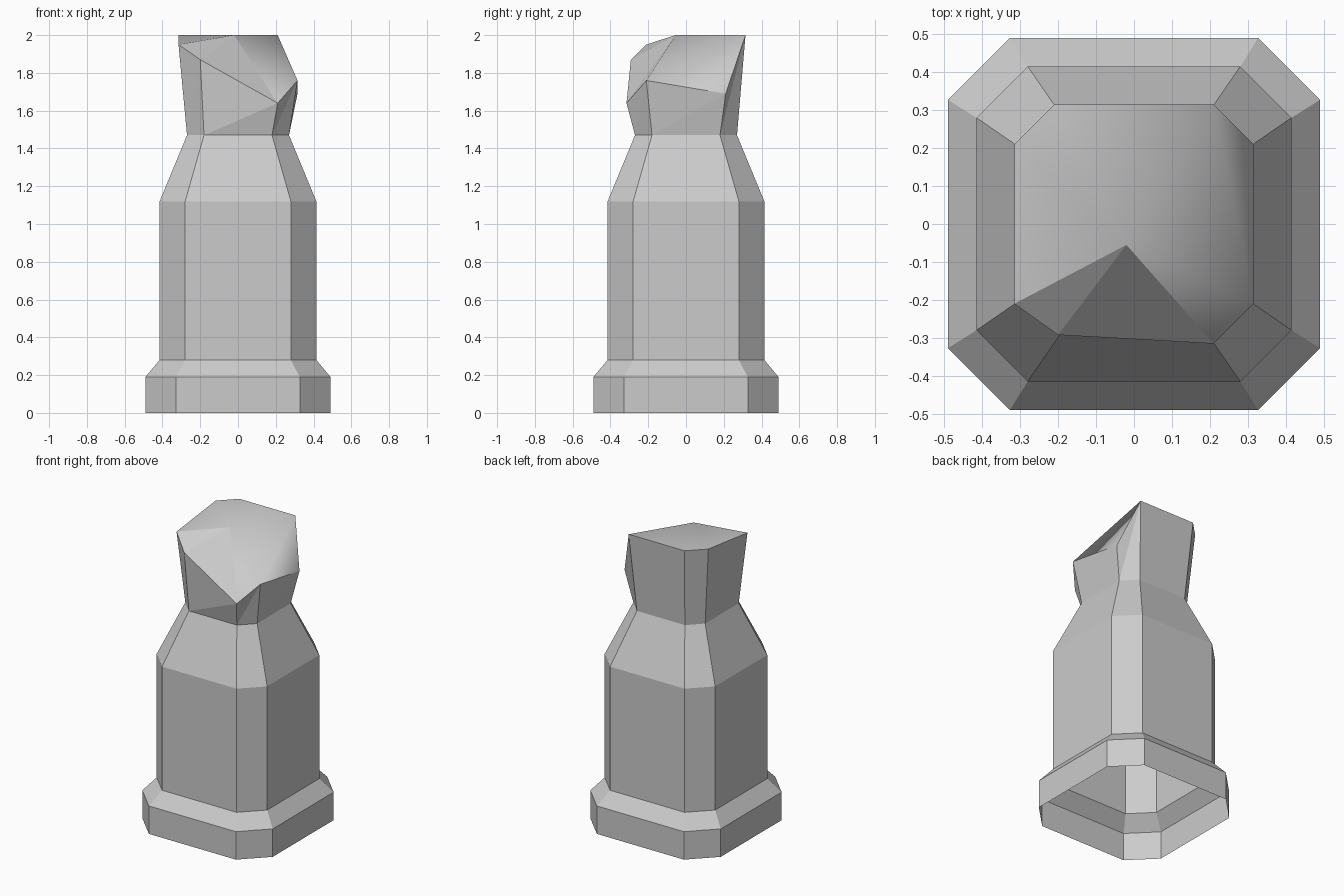
import bpy, bmesh

if "Cube" in bpy.data.objects:
    bpy.data.objects.remove(bpy.data.objects["Cube"], do_unlink=True)

stone = bpy.data.materials.new("grey_stone")
stone.use_nodes = True
grey = (0.6, 0.6, 0.6, 1)
stone.diffuse_color = grey
stone.node_tree.nodes["Principled BSDF"].inputs["Base Color"].default_value = grey


def chamfered_ring(a, b):
    """Square outline with cut corners, counter-clockwise from front left."""
    return [(-b, -a), (b, -a), (a, -b), (a, b),
            (b, a), (-b, a), (-a, b), (-a, -b)]


bm = bmesh.new()

# Plinth, shaft, shoulder: half width, half flat, height
profile = [(0.49, 0.327, 0), (0.49, 0.327, 0.19), (0.415, 0.28, 0.28),
           (0.415, 0.28, 1.12), (0.27, 0.18, 1.47)]
rings = [[bm.verts.new((x, y, z)) for x, y in chamfered_ring(a, b)]
         for a, b, z in profile]

# Broken rim of the neck, each corner at its own height
heights = [1.87, 1.64, 1.76, 1.69, 2.0, 2.0, 2.0, 1.95]
rim = [bm.verts.new((x, y, z))
       for (x, y), z in zip(chamfered_ring(0.315, 0.21), heights)]
rim[0].co.xy = (-0.2, -0.292)

# Open-bottomed walls
for low, high in zip(rings, rings[1:]):
    for i in range(8):
        j = (i + 1) % 8
        bm.faces.new((low[i], low[j], high[j], high[i]))
neck = rings[-1]
for i in range(8):
    j = (i + 1) % 8
    bm.faces.new((neck[i], neck[j], rim[j]))
    bm.faces.new((neck[i], rim[j], rim[i]))

# Worn broken top: flat chips at the front, smooth elsewhere
peak = bm.verts.new((-0.02, -0.055, 2.0))
for i, j in ((7, 0), (0, 1)):
    bm.faces.new((rim[i], rim[j], peak))
for tri in ((1, 2), (2, 4), (4, 5), (5, 6), (6, 7)):
    bm.faces.new((rim[tri[0]], rim[tri[1]], peak)).smooth = True
bm.faces.new((rim[2], rim[3], rim[4])).smooth = True

mesh = bpy.data.meshes.new("broken_column")
bm.to_mesh(mesh)
bm.free()
mesh.materials.append(stone)
column = bpy.data.objects.new("broken_column", mesh)
bpy.context.collection.objects.link(column)
